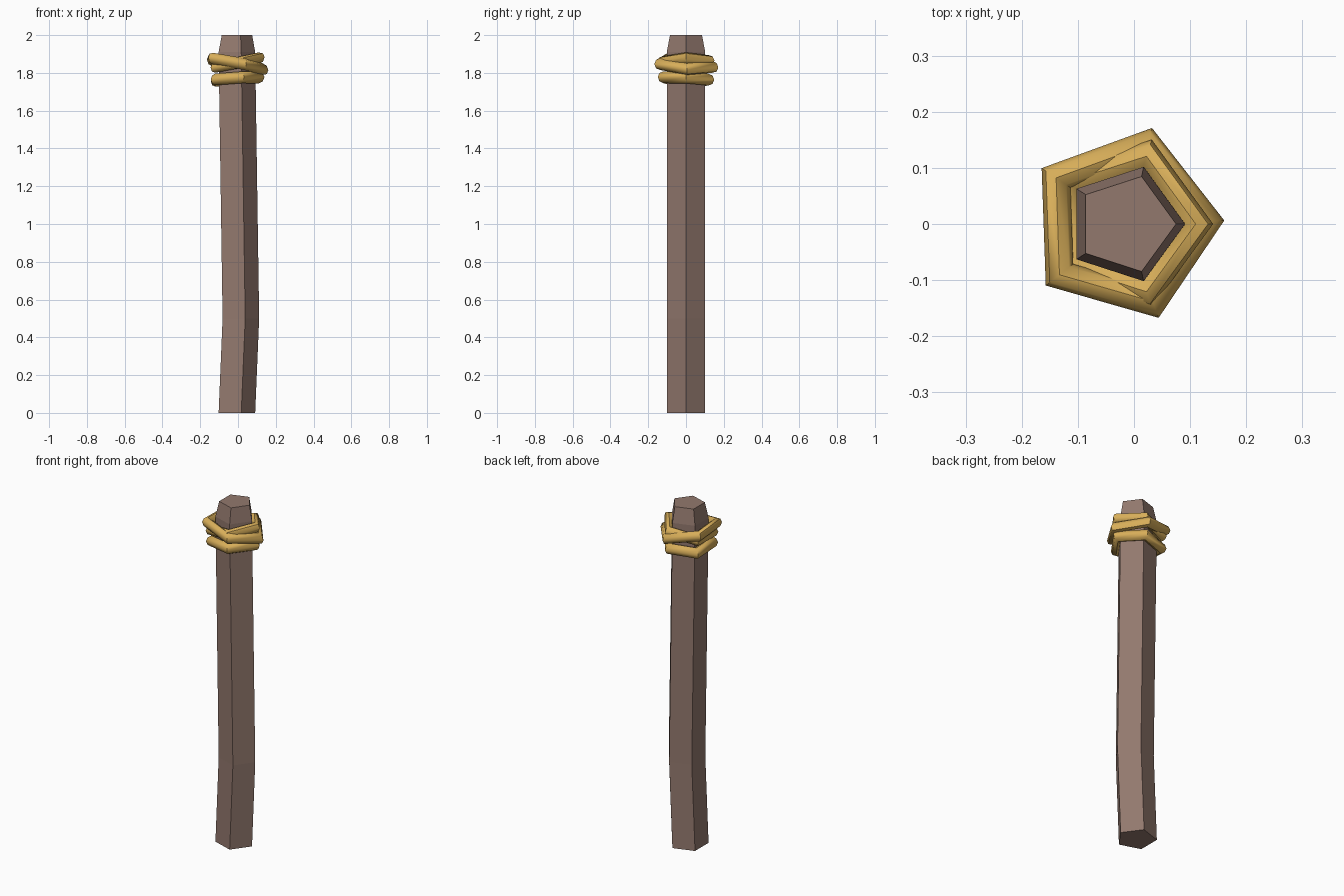
import bpy, bmesh
from math import cos, sin, radians, tau

if "Cube" in bpy.data.objects:
    bpy.data.objects.remove(bpy.data.objects["Cube"])


def material(name, rgb):
    m = bpy.data.materials.new(name)
    m.diffuse_color = (*rgb, 1)
    m.use_nodes = True
    m.node_tree.nodes["Principled BSDF"].inputs["Base Color"].default_value = m.diffuse_color
    return m


wood = material("wood", (0.29, 0.19, 0.155))
straw = material("rope", (0.68, 0.42, 0.10))

# Bent five-sided post with a chamfered tip: (z, centre x, radius)
sections = [(0, -0.016, 0.107), (0.5, 0.005, 0.107),
            (1.91, -0.016, 0.107), (2.0, -0.014, 0.089)]
bm = bmesh.new()
rings = [[bm.verts.new((cx + r * cos(i * tau / 5), r * sin(i * tau / 5), z))
          for i in range(5)] for z, cx, r in sections]
for lo, hi in zip(rings, rings[1:]):
    for i in range(5):
        j = (i + 1) % 5
        bm.faces.new((lo[i], lo[j], hi[j], hi[i]))
bm.faces.new(rings[0][::-1])
bm.faces.new(rings[-1])
mesh = bpy.data.meshes.new("post")
bm.to_mesh(mesh)
bm.free()
post = bpy.data.objects.new("post", mesh)
mesh.materials.append(wood)
bpy.context.collection.objects.link(post)


# Five-cornered rope loop, tilted by x and y slopes
def rope_loop(name, z, outer, slope_x, slope_y, turn=0):
    thick = 0.031
    bpy.ops.mesh.primitive_torus_add(major_segments=5, minor_segments=8,
                                     major_radius=outer - thick, minor_radius=thick)
    ob = bpy.context.object
    ob.name = name
    c, s = cos(radians(turn)), sin(radians(turn))
    for v in ob.data.vertices:
        x, y, h = v.co
        x, y = x * c - y * s, x * s + y * c
        v.co = (x - 0.017, y, z + h + slope_x * x + slope_y * y)
    ob.data.materials.append(straw)
    bpy.ops.object.shade_smooth_by_angle(angle=radians(50))


rope_loop("rope_lower", 1.768, 0.157, 0.06, -0.05)
rope_loop("rope_middle", 1.848, 0.178, -0.19, -0.06, 2)
rope_loop("rope_upper", 1.853, 0.158, 0.19, 0.02)
